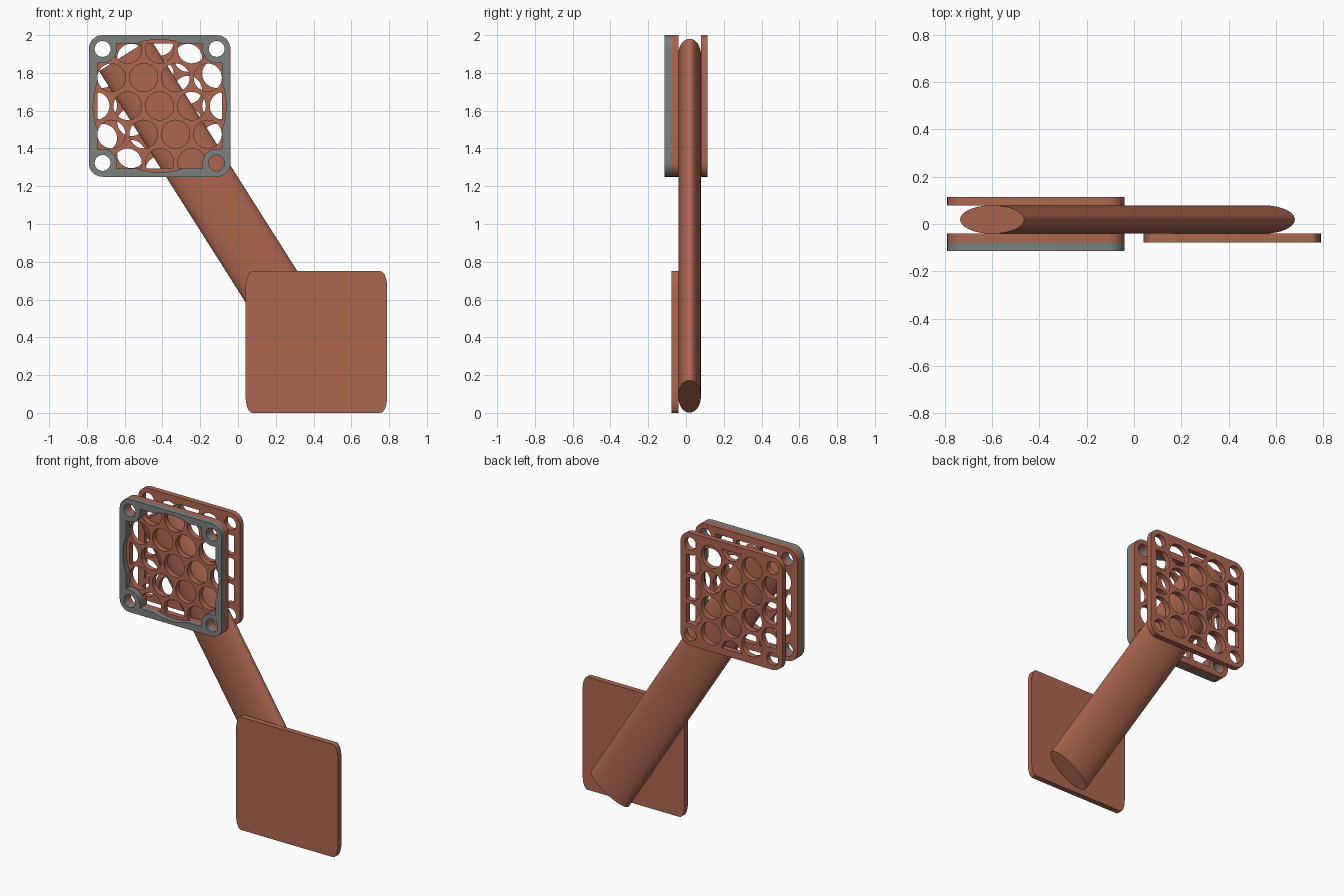
import bpy, bmesh, math
from mathutils import Vector

if "Cube" in bpy.data.objects:
    bpy.data.objects.remove(bpy.data.objects["Cube"])

def material(name, rgb):
    m = bpy.data.materials.new(name)
    m.diffuse_color = (*rgb, 1)
    m.use_nodes = True
    m.node_tree.nodes["Principled BSDF"].inputs["Base Color"].default_value = m.diffuse_color
    return m

BROWN = material("copper_brown", (0.42, 0.135, 0.08))
GREY = material("dark_grey", (0.20, 0.22, 0.21))
CX, CZ = -0.415, 1.625      # centre of the filter frames
HALF = 0.375                # half side of the square plates
BOLT = 0.302                # bolt hole offset from the centre

def prisms(name, outlines, y0, y1, mat=None):
    """Extrude (x, z) outlines from y0 to y1 in one object."""
    bm = bmesh.new()
    for pts in outlines:
        a = [bm.verts.new((x, y0, z)) for x, z in pts]
        b = [bm.verts.new((x, y1, z)) for x, z in pts]
        bm.faces.new(a)
        bm.faces.new(b[::-1])
        for i in range(len(a)):
            j = (i + 1) % len(a)
            bm.faces.new((a[j], a[i], b[i], b[j]))
    bmesh.ops.recalc_face_normals(bm, faces=bm.faces)
    me = bpy.data.meshes.new(name)
    bm.to_mesh(me)
    bm.free()
    ob = bpy.data.objects.new(name, me)
    bpy.context.collection.objects.link(ob)
    if mat:
        me.materials.append(mat)
    else:
        ob.hide_render = True
    return ob

def circle(x, z, r, n=32):
    return [(x + r * math.cos(2 * math.pi * i / n), z + r * math.sin(2 * math.pi * i / n)) for i in range(n)]

def rounded(cx, cz, h, rx, rz, n=8):
    pts = []
    for q, (sx, sz) in enumerate(((1, 1), (-1, 1), (-1, -1), (1, -1))):
        for i in range(n + 1):
            t = math.pi / 2 * (q + i / n)
            pts.append((cx + sx * (h - rx) + rx * math.cos(t), cz + sz * (h - rz) + rz * math.sin(t)))
    return pts

def opening(h=0.33, r=0.075, n=8):
    """Square opening with a rounded boss in each corner."""
    quad = [(h, BOLT - r)]
    for i in range(n + 1):
        t = math.pi * (1.5 - 0.5 * i / n)
        quad.append((BOLT + r * math.cos(t), BOLT + r * math.sin(t)))
    quad.append((BOLT - r, h))
    pts = []
    for q in range(4):
        c, s = (1, 0, -1, 0)[q], (0, 1, 0, -1)[q]
        pts += [(CX + c * x - s * z, CZ + s * x + c * z) for x, z in quad]
    return pts

def boolean(ob, cutter, op):
    m = ob.modifiers.new(op, 'BOOLEAN')
    m.operation, m.object, m.solver = op, cutter, 'EXACT'
    bpy.context.view_layer.update()
    dg = bpy.context.evaluated_depsgraph_get()
    me = bpy.data.meshes.new_from_object(ob.evaluated_get(dg))
    ob.modifiers.clear()
    ob.data = me
    bpy.data.objects.remove(cutter)

def smooth(ob):
    bpy.ops.object.select_all(action='DESELECT')
    ob.select_set(True)
    bpy.context.view_layer.objects.active = ob
    bpy.ops.object.shade_smooth_by_angle(angle=math.radians(30))

def frame_plate(name, y0, y1, mat):
    """Rounded square plate with four bolt holes."""
    ob = prisms(name, [rounded(CX, CZ, HALF, 0.073, 0.073)], y0, y1, mat)
    bolts = [circle(CX + sx * BOLT, CZ + sz * BOLT, 0.042) for sx in (-1, 1) for sz in (-1, 1)]
    boolean(ob, prisms("bolt_cutter", bolts, y0 - 0.1, y1 + 0.1), 'DIFFERENCE')
    return ob

def grille(name, y0, y1, turned):
    """Frame plate with a staggered pattern of round holes."""
    ob = frame_plate(name, y0, y1, BROWN)
    holes = []
    for row in range(-2, 3):
        for col in range(-3, 4):
            u, v = 0.17 * (col + 0.5 * (row % 2)), 0.15 * row
            if abs(u) > 0.36 or (abs(u) > 0.25 and abs(v) > 0.25):
                continue
            if turned:
                u, v = v, u
            holes.append(circle(CX + u, CZ + v, 0.0745))
    cutter = prisms("hole_cutter", holes, y0 - 0.1, y1 + 0.1)
    boolean(cutter, prisms("opening_cutter", [opening()], y0 - 0.05, y1 + 0.05), 'INTERSECT')
    boolean(ob, cutter, 'DIFFERENCE')
    smooth(ob)

# Front and back grilles
grille("front_grille", -0.078, -0.041, False)
grille("back_grille", 0.079, 0.115, True)

# Grey gasket frame: square opening widened by a round bore
gasket = frame_plate("gasket_frame", -0.115, -0.078, GREY)
boolean(gasket, prisms("square_cutter", [opening()], -0.3, 0.1), 'DIFFERENCE')
boolean(gasket, prisms("bore_cutter", [circle(CX, CZ, 0.352, 96)], -0.31, 0.11), 'DIFFERENCE')
smooth(gasket)

# Solid lower plate
smooth(prisms("lower_plate", [rounded(0.415, 0.375, HALF, 0.036, 0.09)], -0.078, -0.041, BROWN))

# Slanted oval arm
top, bottom = Vector((-0.60, 0.019, 1.895)), Vector((0.545, 0.019, 0.087))
axis = bottom - top
bpy.ops.mesh.primitive_cylinder_add(vertices=64, radius=1, depth=1, location=(top + bottom) / 2)
arm = bpy.context.object
arm.name = "oval_arm"
arm.scale = (0.16, 0.06, axis.length)
arm.rotation_euler = (0, math.atan2(axis.x, axis.z), 0)
arm.data.materials.append(BROWN)
bpy.ops.object.transform_apply(location=False, rotation=True, scale=True)
smooth(arm)
